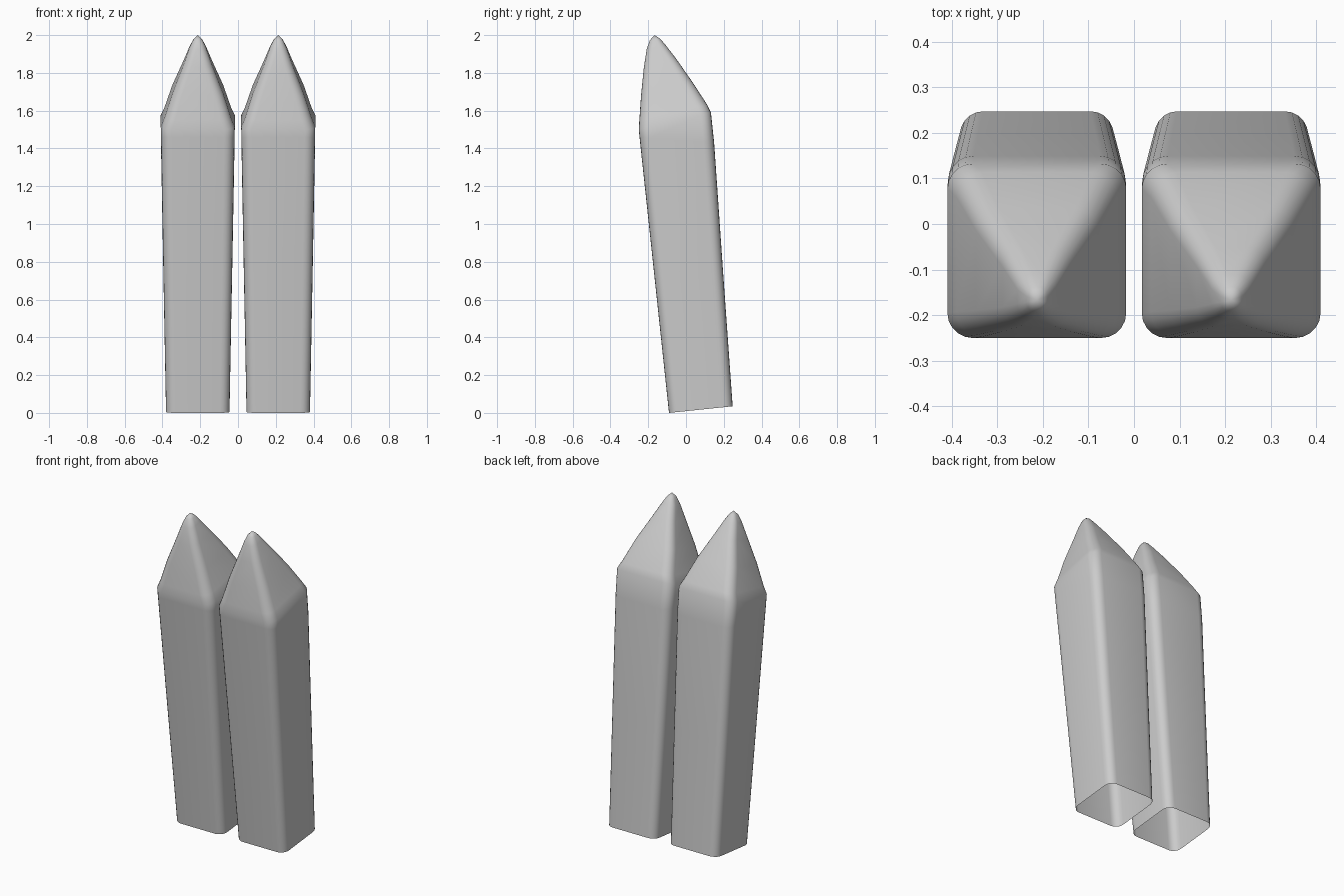
import bpy, bmesh, math
from mathutils import Vector

if "Cube" in bpy.data.objects:
    bpy.data.objects.remove(bpy.data.objects["Cube"])

CX = 0.213          # x centre of each prong
SEG = 5             # steps per rounded corner

# Sections: front y, front z, back y, back z, half width, corner radius
SECTIONS = [
    (-0.09, 0.00, 0.247, 0.035, 0.168, 0.050),
    (-0.17, 0.75, 0.197, 0.735, 0.182, 0.053),
    (-0.246, 1.46, 0.149, 1.43, 0.195, 0.056),
    (-0.250, 1.50, 0.132, 1.59, 0.196, 0.056),
    (-0.247, 1.55, 0.113, 1.63, 0.176, 0.056),
    (-0.238, 1.68, 0.035, 1.75, 0.134, 0.050),
    (-0.223, 1.83, -0.052, 1.875, 0.076, 0.042),
    (-0.208, 1.925, -0.110, 1.950, 0.043, 0.034),
    (-0.192, 1.972, -0.138, 1.982, 0.023, 0.021),
]
APEX = (CX, -0.167, 2.0)


def section(yf, zf, yb, zb, hw, r):
    """Rounded rectangle lying on the tilted line from front to back."""
    front, back = Vector((CX, yf, zf)), Vector((CX, yb, zb))
    depth = (back - front).normalized()
    mid, hd = (front + back) / 2, (back - front).length / 2
    r = min(r, hw, hd)
    pts = []
    for k, (sx, sy) in enumerate(((1, 1), (-1, 1), (-1, -1), (1, -1))):
        for i in range(SEG + 1):
            a = math.pi / 2 * (k + i / SEG)
            u = sx * (hw - r) + r * math.cos(a)
            v = sy * (hd - r) + r * math.sin(a)
            pts.append(mid + Vector((u, 0, 0)) + depth * v)
    return pts


# Pointed prong, open at the base
bm = bmesh.new()
rings = [[bm.verts.new(p) for p in section(*s)] for s in SECTIONS]
n = len(rings[0])
for lo, hi in zip(rings, rings[1:]):
    for i in range(n):
        j = (i + 1) % n
        bm.faces.new((lo[i], lo[j], hi[j], hi[i]))
tip = bm.verts.new(APEX)
for i in range(n):
    bm.faces.new((rings[-1][i], rings[-1][(i + 1) % n], tip))

mesh = bpy.data.meshes.new("pointed_prongs")
bm.to_mesh(mesh)
bm.free()
for p in mesh.polygons:
    p.use_smooth = True
prongs = bpy.data.objects.new("pointed_prongs", mesh)
bpy.context.collection.objects.link(prongs)

# Matching prong on the other side
mirror = prongs.modifiers.new("mirror", 'MIRROR')
mirror.use_axis = (True, False, False)
mirror.use_mirror_merge = False
